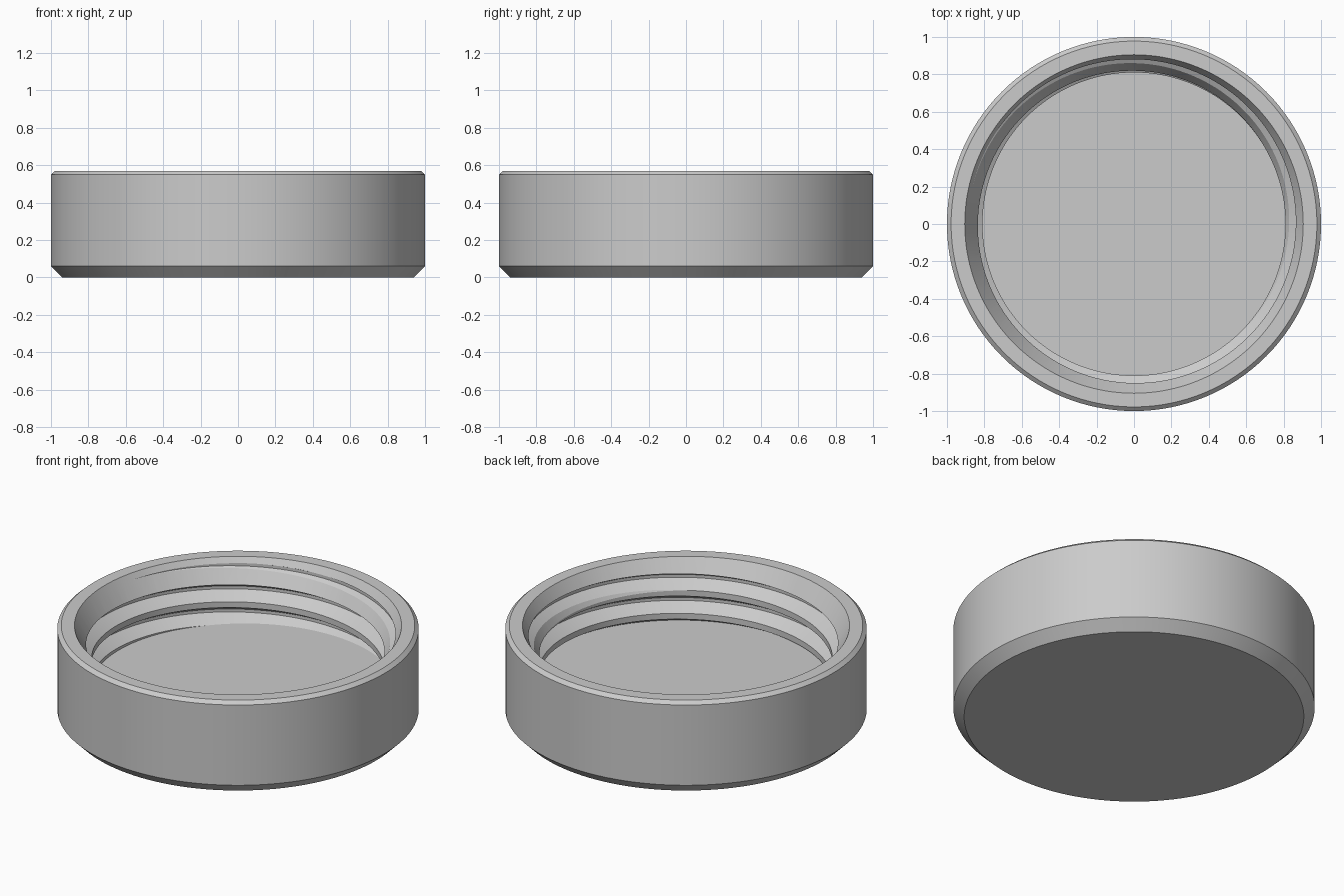
import bpy, bmesh
from math import cos, sin, tan, pi, radians
from mathutils import Vector

cube = bpy.data.objects.get("Cube")
if cube:
    bpy.data.objects.remove(cube, do_unlink=True)

SIDES = 128
HEIGHT, FLOOR = 0.57, 0.20
MINOR, MAJOR, PITCH = 0.81, 0.886, 0.141
MOUTH = 0.905
PHASE = 0.287          # height of a crest's upper edge at angle zero


def add_object(name, bm):
    bmesh.ops.recalc_face_normals(bm, faces=bm.faces)
    mesh = bpy.data.meshes.new(name)
    bm.to_mesh(mesh)
    bm.free()
    obj = bpy.data.objects.new(name, mesh)
    bpy.context.collection.objects.link(obj)
    return obj


def ring_point(r, a, z):
    return Vector((r * cos(a), r * sin(a), z))


def turned_solid(name, profile):
    """Closed solid of revolution from (radius, height) pairs, bottom to top."""
    bm = bmesh.new()
    rings = [[bm.verts.new(ring_point(r, 2 * pi * i / SIDES, z)) for i in range(SIDES)]
             for r, z in profile]
    for low, high in zip(rings, rings[1:]):
        for i in range(SIDES):
            j = (i + 1) % SIDES
            bm.faces.new((low[i], low[j], high[j], high[i]))
    bm.faces.new(rings[0][::-1])
    bm.faces.new(rings[-1])
    return add_object(name, bm)


def threaded_plug(name, bottom, top):
    """Solid right-handed screw, trimmed flat at both ends."""
    flank = (MAJOR - MINOR) * tan(radians(30))
    crest = PITCH / 4
    tooth = [(MINOR, -crest), (MINOR, 0), (MAJOR, flank), (MAJOR, PITCH - crest - flank)]
    bm = bmesh.new()
    columns = []
    for i in range(SIDES + 1):
        turn = i / SIDES
        columns.append([bm.verts.new(ring_point(r, 2 * pi * turn, PHASE + dz + PITCH * (k + turn)))
                        for k in range(-3, 5) for r, dz in tooth])
    for a, b in zip(columns, columns[1:]):
        for j in range(len(a) - 1):
            bm.faces.new((a[j], b[j], b[j + 1], a[j + 1]))
    bmesh.ops.remove_doubles(bm, verts=bm.verts, dist=1e-4)
    for z, normal in ((bottom, (0, 0, -1)), (top, (0, 0, 1))):
        bmesh.ops.bisect_plane(bm, geom=bm.verts[:] + bm.edges[:] + bm.faces[:],
                               plane_co=(0, 0, z), plane_no=normal, clear_outer=True)
    bmesh.ops.holes_fill(bm, edges=[e for e in bm.edges if e.is_boundary], sides=0)
    return add_object(name, bm)


# Lid body: chamfered disc
lid = turned_solid("screw_lid", [(0.94, 0), (1, 0.06), (1, HEIGHT - 0.02), (0.978, HEIGHT)])

# Cutters: threaded bore and flared mouth
taper = tan(radians(30))
above = 0.1
cutters = [
    threaded_plug("thread_cutter", FLOOR, HEIGHT - 0.03),
    turned_solid("mouth_cutter", [(MINOR - 0.03, HEIGHT - (MOUTH - MINOR + 0.03) / taper),
                                  (MOUTH + above * taper, HEIGHT + above)]),
]
for cutter in cutters:
    cutter.hide_render = True
    mod = lid.modifiers.new(cutter.name, 'BOOLEAN')
    mod.operation = 'DIFFERENCE'
    mod.solver = 'EXACT'
    mod.object = cutter

# Bake the cuts and discard the cutters
depsgraph = bpy.context.evaluated_depsgraph_get()
baked = bpy.data.meshes.new_from_object(lid.evaluated_get(depsgraph))
lid.modifiers.clear()
lid.data = baked
for cutter in cutters:
    bpy.data.objects.remove(cutter, do_unlink=True)

# Grey plastic
grey = bpy.data.materials.new("plain_grey")
grey.use_nodes = True
colour = (0.6, 0.6, 0.6, 1)
grey.diffuse_color = colour
grey.node_tree.nodes["Principled BSDF"].inputs["Base Color"].default_value = colour
lid.data.materials.clear()
lid.data.materials.append(grey)

# Smooth walls, crisp chamfers and thread edges
bpy.ops.object.select_all(action='DESELECT')
lid.select_set(True)
bpy.context.view_layer.objects.active = lid
bpy.ops.object.shade_smooth_by_angle(angle=radians(25))
